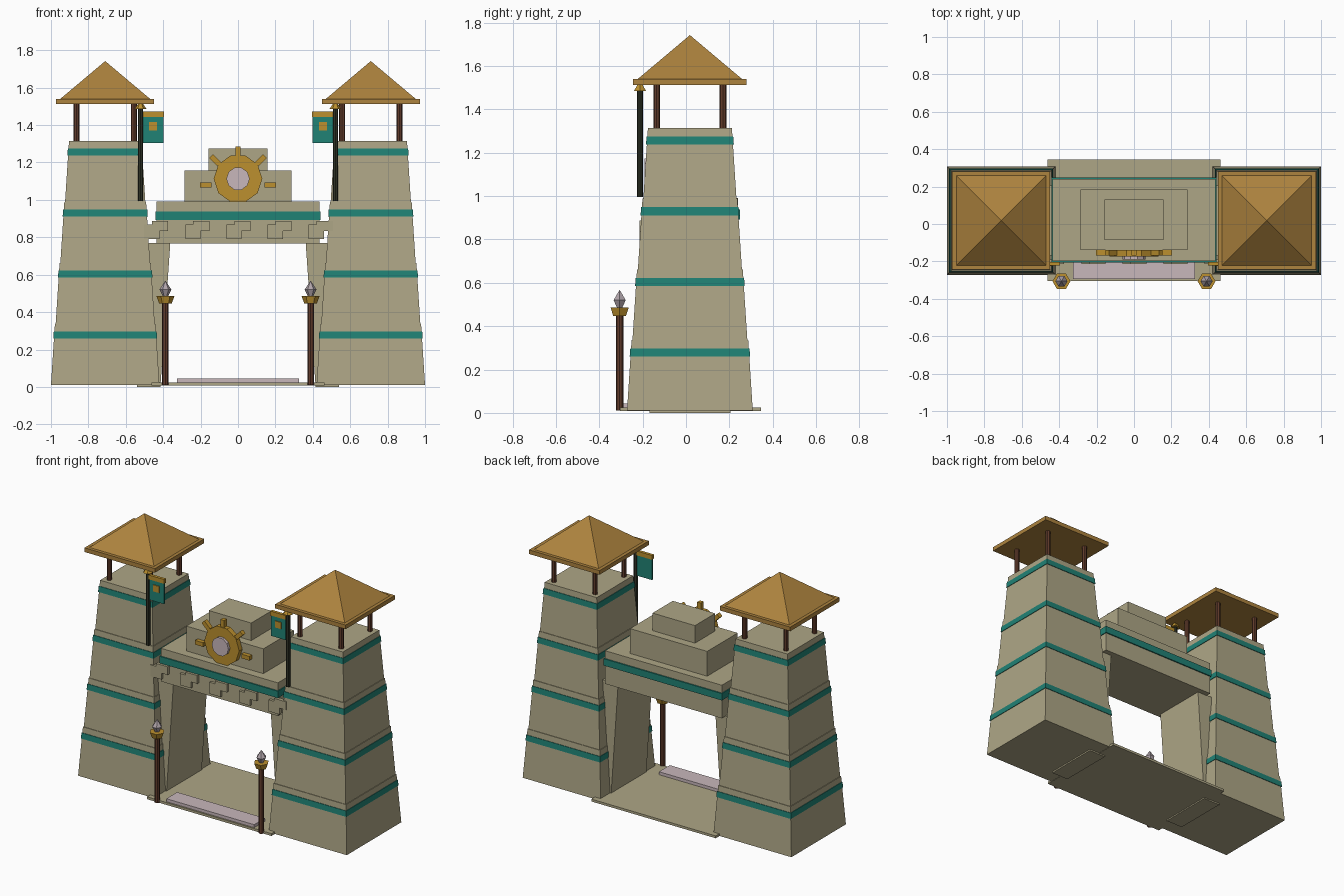
import bpy, bmesh, math
from mathutils import Matrix, Vector

if "Cube" in bpy.data.objects:
    bpy.data.objects.remove(bpy.data.objects["Cube"])


def material(name, r, g, b):
    lin = [(c / 255 / 12.92) if c < 11 else ((c / 255 + 0.055) / 1.055) ** 2.4 for c in (r, g, b)]
    m = bpy.data.materials.new(name)
    m.use_nodes = True
    m.diffuse_color = (*lin, 1)
    m.node_tree.nodes["Principled BSDF"].inputs["Base Color"].default_value = (*lin, 1)
    return m


STONE = material("sandstone", 174, 166, 134)
TEAL = material("teal paint", 32, 130, 117)
ROOF = material("ochre roof", 173, 131, 62)
GOLD = material("gold", 188, 144, 46)
WOOD = material("brown wood", 98, 60, 44)
POLE = material("dark pole", 46, 50, 38)
MAUVE = material("pale mauve", 200, 183, 187)
CRYSTAL = material("grey crystal", 176, 164, 170)


def finish(name, bm, mat):
    bmesh.ops.remove_doubles(bm, verts=bm.verts, dist=1e-5)
    bmesh.ops.recalc_face_normals(bm, faces=bm.faces)
    mesh = bpy.data.meshes.new(name)
    bm.to_mesh(mesh)
    bm.free()
    mesh.materials.append(mat)
    ob = bpy.data.objects.new(name, mesh)
    bpy.context.collection.objects.link(ob)
    return ob


def box(name, x, y, z, mat, turn=None):
    """Box from (min, max) ranges, optionally turned about its middle."""
    bm = bmesh.new()
    bmesh.ops.create_cube(bm, size=1)
    size = [r[1] - r[0] for r in (x, y, z)]
    mid = Vector([(r[0] + r[1]) / 2 for r in (x, y, z)])
    bmesh.ops.scale(bm, vec=size, verts=bm.verts)
    if turn:
        bmesh.ops.rotate(bm, matrix=Matrix.Rotation(turn, 3, 'Y'), verts=bm.verts)
    bmesh.ops.translate(bm, vec=mid, verts=bm.verts)
    return finish(name, bm, mat)


def lathe(name, profile, sides, mat, at, phase=0.0, facing=False):
    """Faceted solid from (radius, height) pairs; facing turns its axis to the front."""
    bm = bmesh.new()
    rings = []
    for r, h in profile:
        angles = [phase + math.tau * i / sides for i in range(sides)]
        if r < 1e-6:
            rings.append([bm.verts.new((0, 0, h))] * sides)
        else:
            rings.append([bm.verts.new((r * math.cos(a), r * math.sin(a), h)) for a in angles])
    for low, high in zip(rings, rings[1:]):
        for i in range(sides):
            j = (i + 1) % sides
            bm.faces.new(list(dict.fromkeys((low[i], low[j], high[j], high[i]))))
    for ring in (rings[0], rings[-1]):
        if ring[0] is not ring[1]:
            bm.faces.new(ring)
    if facing:
        bmesh.ops.rotate(bm, matrix=Matrix.Rotation(math.pi / 2, 3, 'X'), verts=bm.verts)
    bmesh.ops.translate(bm, vec=at, verts=bm.verts)
    return finish(name, bm, mat)


def square(name, profile, mat, at):
    """Four-sided solid from (half width, height) pairs."""
    return lathe(name, [(h * math.sqrt(2), z) for h, z in profile], 4, mat, at, math.pi / 4)


CY = 0.018
BASE, TIER = 0.01, 0.326


def half(z):
    return 0.29 - 0.077 * (z - BASE)


for side, s in (("right", -1), ("left", 1)):
    cx = 0.71 * s

    def span(a, b):
        return tuple(sorted((a * s, b * s)))

    # Tower: four stepped tiers, each with a painted band
    profile = []
    for k in range(4):
        z0, z1 = BASE + k * TIER, BASE + (k + 1) * TIER
        profile += [(half(z0), z0), (half(z1) + 0.004, z1)]
        lo, hi = z1 - 0.077, z1 - 0.039
        square(f"{side}_tower_band_{k + 1}", [(half(lo) + 0.007, lo), (half(hi) + 0.007, hi)],
               TEAL, (cx, CY, 0))
    square(f"{side}_tower", profile, STONE, (cx, CY, 0))

    # Roof on four posts
    for i, dx in enumerate((-0.153, 0.153)):
        for j, dy in enumerate((-0.153, 0.153)):
            lathe(f"{side}_roof_post_{i}{j}", [(0.016, 1.31), (0.016, 1.52)], 8, WOOD, (cx + dx, CY + dy, 0))
    square(f"{side}_roof_eave", [(0.262, 1.512), (0.262, 1.54)], ROOF, (cx, CY, 0))
    square(f"{side}_roof", [(0.24, 1.54), (0, 1.742)], ROOF, (cx, CY, 0))

    # Banner on a dark pole
    lathe(f"{side}_banner_pole", [(0.014, 0.995), (0.014, 1.49)], 8, POLE, (0.521 * s, -0.212, 0))
    lathe(f"{side}_pole_cap", [(0.032, 1.485), (0.012, 1.515), (0, 1.53)], 6, GOLD, (0.521 * s, -0.212, 0))
    box(f"{side}_banner", span(0.398, 0.507), (-0.219, -0.205), (1.305, 1.445), TEAL)
    box(f"{side}_banner_bar", span(0.395, 0.509), (-0.222, -0.202), (1.443, 1.472), GOLD)
    box(f"{side}_banner_emblem", span(0.432, 0.476), (-0.224, -0.218), (1.372, 1.416), GOLD)

    # Torch
    at = (0.388 * s, -0.306, 0)
    lathe(f"{side}_torch_post", [(0.017, 0.01), (0.017, 0.45)], 8, WOOD, at)
    lathe(f"{side}_torch_bowl", [(0.034, 0.447), (0.048, 0.485)], 6, GOLD, at)
    lathe(f"{side}_torch_crystal", [(0.014, 0.485), (0.032, 0.52), (0, 0.568)], 6, CRYSTAL, at)

    # Gate leg, leaning inward towards the top
    leg = box(f"{side}_gate_leg", span(0.415, 0.54), (CY - 0.187, CY + 0.187), (0, 0.77), STONE)
    for v in leg.data.vertices:
        if v.co.z > 0.5:
            v.co.x -= 0.053 * s

# Gate beam with band and stepped top
box("gate_beam", (-0.435, 0.435), (-0.198, 0.24), (0.767, 0.99), STONE)
box("gate_beam_band", (-0.441, 0.441), (-0.206, 0.248), (0.892, 0.938), TEAL)
box("gate_top_lower", (-0.287, 0.287), (-0.14, 0.185), (0.99, 1.157), STONE)
box("gate_top_upper", (-0.158, 0.158), (-0.085, 0.13), (1.157, 1.275), STONE)

# Stepped key pattern under the band
for k in range(5):
    c = 0.22 * (k - 2)
    box(f"key_upper_{k + 1}", (c - 0.02, c + 0.067), (-0.215, -0.19), (0.833, 0.888), STONE)
    box(f"key_lower_{k + 1}", (c - 0.062, c + 0.02), (-0.215, -0.19), (0.79, 0.868), STONE)

# Sun wheel with five rays
lathe("sun_wheel", [(0.13, 0), (0.13, 0.035)], 10, GOLD, (0, -0.138, 1.113), facing=True)
lathe("sun_centre", [(0.062, 0), (0.062, 0.053)], 10, MAUVE, (0, -0.138, 1.113), facing=True)
for k, (x, z, turn) in enumerate(((-0.172, 1.08, 0), (-0.122, 1.213, 45), (0, 1.255, 90),
                                  (0.122, 1.213, -45), (0.172, 1.08, 0))):
    box(f"sun_ray_{k + 1}", (x - 0.03, x + 0.03), (-0.168, -0.138), (z - 0.014, z + 0.014),
        GOLD, math.radians(turn))

# Paving and front step
box("paving", (-0.463, 0.463), (-0.305, 0.345), (0.008, 0.024), STONE)
box("front_step", (-0.327, 0.327), (-0.295, -0.18), (0.02, 0.044), MAUVE)
